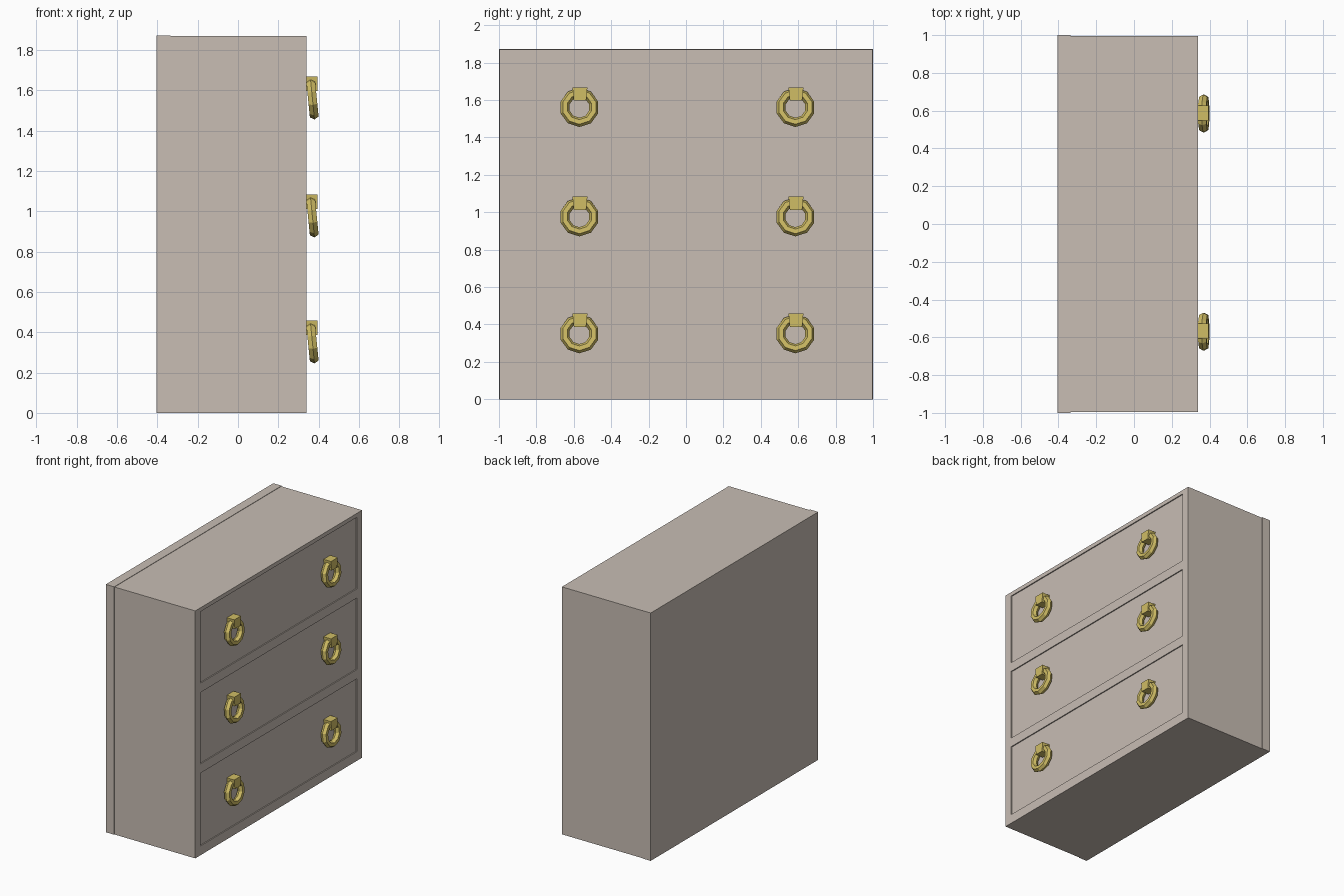
import bpy, bmesh, math

if "Cube" in bpy.data.objects:
    bpy.data.objects.remove(bpy.data.objects["Cube"])


def material(name, rgb):
    m = bpy.data.materials.new(name)
    m.diffuse_color = (*rgb, 1.0)
    m.use_nodes = True
    m.node_tree.nodes["Principled BSDF"].inputs["Base Color"].default_value = m.diffuse_color
    return m


WOOD = material("pale_taupe_wood", (0.577, 0.509, 0.456))
BRASS = material("brass", (0.63, 0.51, 0.13))


def box(name, x, y, z, mat, taper=1.0):
    """Box from ranges; taper narrows the lower end along y."""
    bm = bmesh.new()
    bmesh.ops.create_cube(bm, size=1.0)
    for v in bm.verts:
        k = taper if v.co.z < 0 else 1.0
        v.co = ((x[0] + x[1]) / 2 + v.co.x * (x[1] - x[0]),
                (y[0] + y[1]) / 2 + v.co.y * (y[1] - y[0]) * k,
                (z[0] + z[1]) / 2 + v.co.z * (z[1] - z[0]))
    me = bpy.data.meshes.new(name)
    bm.to_mesh(me)
    bm.free()
    me.materials.append(mat)
    ob = bpy.data.objects.new(name, me)
    bpy.context.collection.objects.link(ob)
    return ob


BACK, FRONT, SEAM, TOP = -0.405, 0.34, -0.335, 1.873
INNER = 0.935

# Carcass: back panel and side boards
box("back_panel", (BACK, SEAM), (-1, 1), (0, TOP), WOOD)
box("left_side", (SEAM, FRONT), (-0.996, -INNER), (0, TOP - 0.003), WOOD)
box("right_side", (SEAM, FRONT), (INNER, 0.996), (0, TOP - 0.003), WOOD)

# Drawer openings, bottom to top, with the rails between them
drawers = [(0.07, 0.62), (0.69, 1.23), (1.30, 1.84)]
edges = [0.0] + [z for d in drawers for z in d] + [TOP - 0.003]
rail_names = ["bottom_board", "lower_rail", "upper_rail", "top_board"]
for i, name in enumerate(rail_names):
    box(name, (SEAM, FRONT), (-INNER, INNER), (edges[2 * i], edges[2 * i + 1]), WOOD)

# Slightly recessed drawers, each with two ring pulls
for i, (z0, z1) in enumerate(drawers):
    box(f"drawer_{i + 1}", (SEAM, FRONT - 0.008), (-INNER, INNER), (z0, z1), WOOD)
    zc = (0.35, 0.975, 1.56)[i]
    for side, yc in (("left", -0.57), ("right", 0.585)):
        bpy.ops.mesh.primitive_torus_add(
            major_segments=10, minor_segments=6, major_radius=0.08, minor_radius=0.025,
            location=(0.369, yc, zc), rotation=(0, math.pi / 2 - 0.1, 0))
        ring = bpy.context.object
        ring.name = f"ring_pull_{i + 1}_{side}"
        ring.data.materials.append(BRASS)
        box(f"pull_bracket_{i + 1}_{side}", (FRONT - 0.01, 0.394),
            (yc - 0.037, yc + 0.043), (zc + 0.037, zc + 0.108), BRASS, 0.82)
